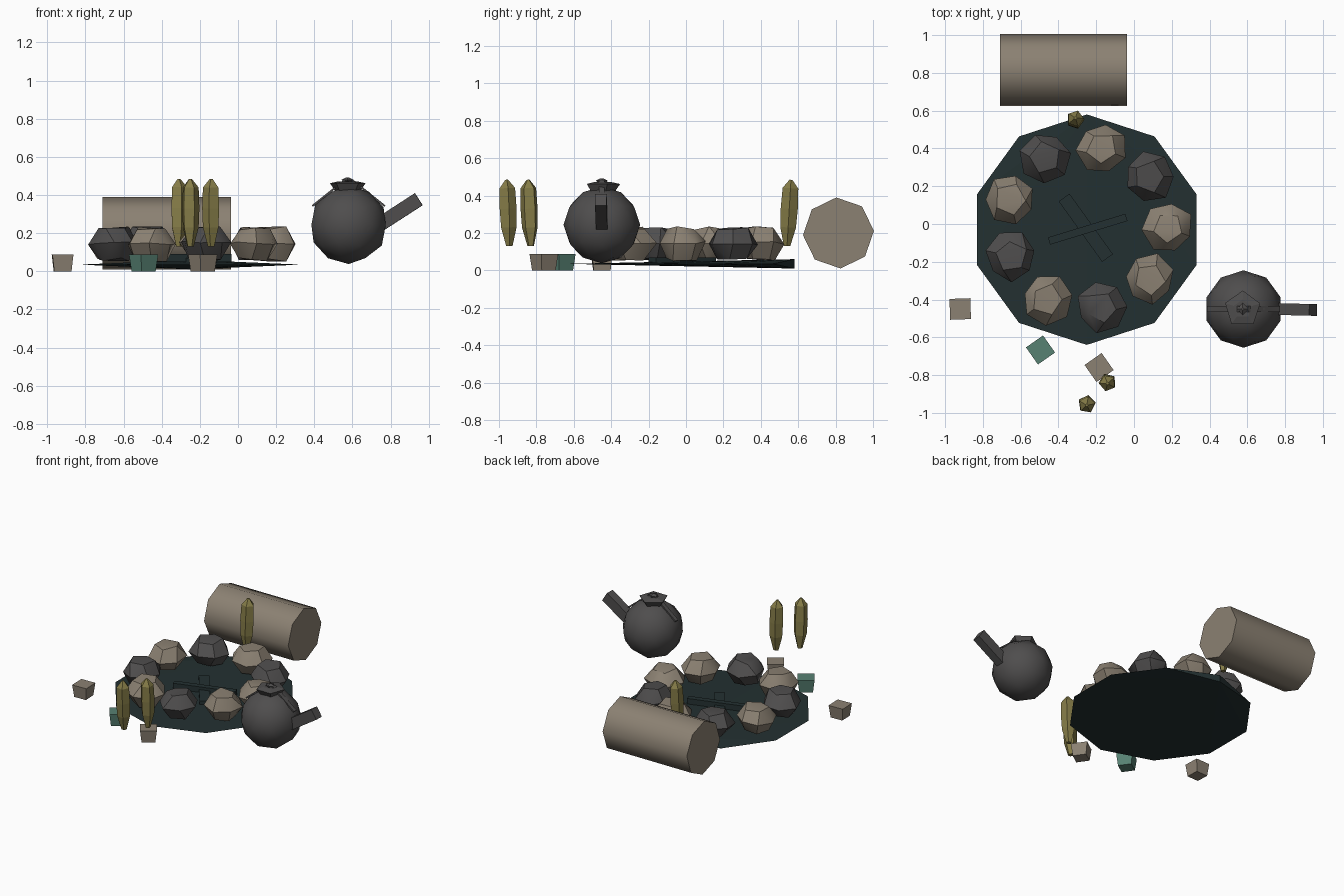
import bpy, bmesh, math, random
from math import cos, sin, pi, radians
from mathutils import Vector, Matrix

if "Cube" in bpy.data.objects:
    bpy.data.objects.remove(bpy.data.objects["Cube"])
random.seed(4)


def material(name, rgb):
    m = bpy.data.materials.new(name)
    m.use_nodes = True
    m.diffuse_color = (*rgb, 1)
    node = next(n for n in m.node_tree.nodes if n.type == 'BSDF_PRINCIPLED')
    node.inputs["Base Color"].default_value = (*rgb, 1)
    return m


TAN = material("warm tan", (.26, .22, .17))
GREY = material("charcoal grey", (.078, .075, .075))
OLIVE = material("olive yellow", (.24, .205, .065))
ASH = material("dark ash", (.017, .03, .031))
TEAL = material("muted teal", (.095, .22, .17))


def finish(name, bm, mat, smooth=0):
    bmesh.ops.recalc_face_normals(bm, faces=bm.faces)
    me = bpy.data.meshes.new(name)
    bm.to_mesh(me)
    bm.free()
    me.materials.append(mat)
    if smooth:
        me.shade_smooth()
        me.set_sharp_from_angle(angle=radians(smooth))
    ob = bpy.data.objects.new(name, me)
    bpy.context.scene.collection.objects.link(ob)
    return ob


def lathe(name, profile, sides, mat, matrix, smooth=0, phase=0):
    """Closed low-poly solid from (radius, height) rings."""
    bm = bmesh.new()
    rings = []
    for r, z in profile:
        rings.append([bm.verts.new((r * cos(phase + 2 * pi * i / sides),
                                    r * sin(phase + 2 * pi * i / sides), z))
                      for i in range(sides)])
    for a, b in zip(rings, rings[1:]):
        for i in range(sides):
            j = (i + 1) % sides
            bm.faces.new((a[i], a[j], b[j], b[i]))
    bm.faces.new(rings[0])
    bm.faces.new(rings[-1])
    bmesh.ops.transform(bm, matrix=matrix, verts=bm.verts)
    return finish(name, bm, mat, smooth)


def bar(name, start, end, width, height, mat):
    """Rectangular bar running between two points."""
    a, b = Vector(start), Vector(end)
    x = (b - a).normalized()
    y = Vector((0, 0, 1)).cross(x).normalized()
    z = x.cross(y)
    m = Matrix((x * (b - a).length, y * width, z * height)).transposed().to_4x4()
    bm = bmesh.new()
    bmesh.ops.create_cube(bm, size=1, matrix=Matrix.Translation((a + b) / 2) @ m)
    return finish(name, bm, mat)


# Ash bed: a flat ten-sided fan that thickens only at its rear corner
bm = bmesh.new()
rim = [bm.verts.new((-.25 + .61 * cos(pi / 2 + i * pi / 5),
                     -.03 + .61 * sin(pi / 2 + i * pi / 5), .035)) for i in range(1, 10)]
for z in (.06, .01):
    tip = bm.verts.new((-.25, .58, z))
    for a, b in zip(rim, rim[1:]):
        bm.faces.new((tip, a, b))
    if z == .06:
        upper = tip
bm.faces.new((upper, tip, rim[0]))
bm.faces.new((upper, rim[-1], tip))
finish("ash_bed", bm, ASH)

# Crossed burnt sticks
bar("burnt_stick_wide", (-.37, .14, .055), (-.14, -.18, .055), .07, .03, ASH)
bar("burnt_stick_narrow", (-.45, -.09, .07), (-.04, .035, .07), .04, .04, ASH)

# Ring of stones
stones = [(-.17, .40, TAN), (.08, .25, GREY), (.18, -.02, TAN), (.08, -.29, TAN),
          (-.17, -.44, GREY), (-.46, -.40, TAN), (-.65, -.17, GREY),
          (-.655, .13, TAN), (-.47, .35, GREY)]
for n, (x, y, mat) in enumerate(stones):
    bm = bmesh.new()
    turn = random.uniform(0, 6)
    for count, r, h in ((5, .085, -.085), (7, .135, 0), (5, .085, .08)):
        for i in range(count):
            a = turn + h * 9 + 2 * pi * i / count
            rr = r * random.uniform(.9, 1.05)
            bm.verts.new((x + rr * cos(a), y + rr * sin(a),
                          .148 + h + random.uniform(-.012, .008)))
    hull = bmesh.ops.convex_hull(bm, input=bm.verts)
    finish(f"stone_{n + 1}", bm, mat, 35)

# Log seat
lathe("log", [(.19, -.337), (.19, .337)], 8, TAN,
      Matrix.Translation((-.373, .815, .2)) @ Matrix.Rotation(pi / 2, 4, 'Y'), 50, .06)

# Upright pointed shards
shard = [(.018, 0), (.044, .1), (.048, .2), (.044, .31), (.008, .355)]
for n, (x, y, lean) in enumerate([(-.31, .54, -.06), (-.14, -.83, .04), (-.25, -.945, .04)]):
    lathe(f"shard_{n + 1}", shard, 5, OLIVE,
          Matrix.Translation((x, y, .13)) @ Matrix.Rotation(lean, 4, 'X')
          @ Matrix.Rotation(n * .7, 4, 'Z'))

# Small tapered blocks
for name, x, y, turn, mat in (("tan_block_outer", -.92, -.45, 2, TAN),
                              ("teal_block", -.495, -.667, 35, TEAL),
                              ("tan_block_front", -.185, -.76, 35, TAN)):
    lathe(name, [(.064, 0), (.078, .088)], 4, mat,
          Matrix.Translation((x, y, 0)) @ Matrix.Rotation(radians(turn + 45), 4, 'Z'))

# Kettle body
KX, KY = .58, -.45
bm = bmesh.new()
bmesh.ops.create_icosphere(bm, subdivisions=2, radius=.205,
                           matrix=Matrix.Translation((KX, KY, .243)))
finish("kettle_body", bm, GREY, 40)

# Kettle lid, knob, spout and wire handle
lathe("kettle_lid", [(.055, .40), (.098, .462), (.05, .472)], 5, GREY,
      Matrix.Translation((KX - .005, KY, 0)), phase=.3)
lathe("kettle_knob", [(.022, .468), (.032, .48), (.008, .492)], 4, GREY,
      Matrix.Translation((KX - .005, KY, 0)))
bar("kettle_spout", (.75, -.45, .25), (.948, -.455, .378), .062, .075, GREY)
for side, label in ((-1, "right"), (1, "left")):
    bar(f"kettle_handle_{label}", (KX + side * .19, KY, .342),
        (KX + side * .02, KY, .478), .03, .01, GREY)
